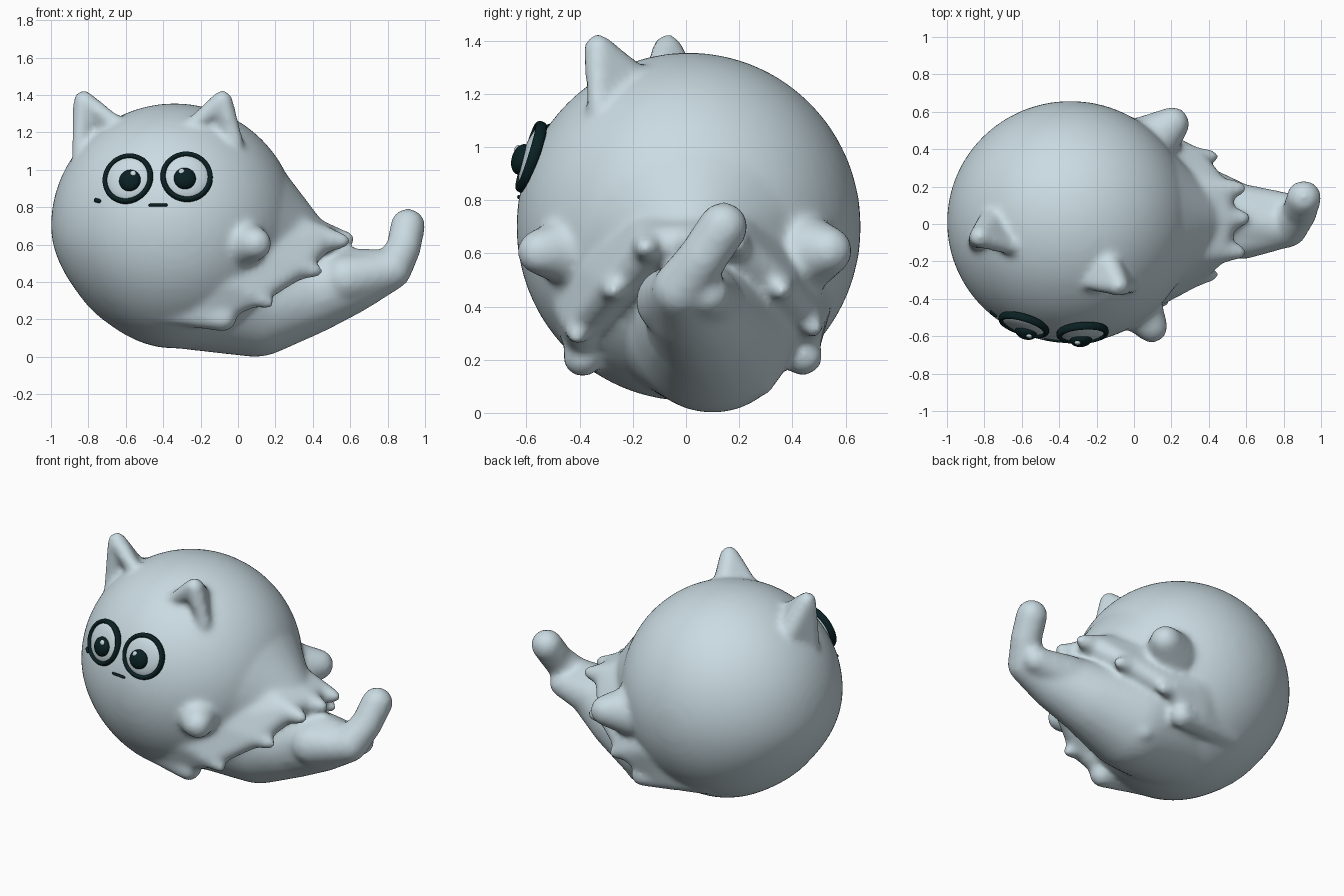
import bpy, bmesh
from math import sqrt
from mathutils import Vector, Matrix

if "Cube" in bpy.data.objects:
    bpy.data.objects.remove(bpy.data.objects["Cube"], do_unlink=True)


def material(name, color):
    m = bpy.data.materials.new(name)
    m.use_nodes = True
    m.diffuse_color = (*color, 1)
    m.node_tree.nodes["Principled BSDF"].inputs["Base Color"].default_value = (*color, 1)
    return m


PALE = material("pale_blue_grey", (0.59, 0.71, 0.76))
DARK = material("dark_teal", (0.003, 0.015, 0.017))

CENTER = Vector((-0.34, 0.01, 0.70))
RADII = Vector((0.66, 0.648, 0.655))


def add_hull(bm, balls):
    """Add the convex hull around balls given as (x, y, z, radius)."""
    part = bmesh.new()
    for x, y, z, r in balls:
        bmesh.ops.create_icosphere(part, subdivisions=4 if r > 0.25 else 3, radius=r,
                                   matrix=Matrix.Translation((x, y, z)))
    bmesh.ops.delete(part, geom=part.edges[:], context='EDGES_FACES')
    hull = bmesh.ops.convex_hull(part, input=part.verts[:])
    loose = {v for v in hull["geom_interior"] + hull["geom_unused"]
             if isinstance(v, bmesh.types.BMVert)}
    bmesh.ops.delete(part, geom=list(loose), context='VERTS')
    temp = bpy.data.meshes.new("temp")
    part.to_mesh(temp)
    part.free()
    bm.from_mesh(temp)
    bpy.data.meshes.remove(temp)


def add_chain(bm, balls):
    for a, b in zip(balls, balls[1:]):
        add_hull(bm, [a, b])


def finish(bm, name, mat):
    mesh = bpy.data.meshes.new(name)
    bm.to_mesh(mesh)
    bm.free()
    for p in mesh.polygons:
        p.use_smooth = True
    mesh.materials.append(mat)
    ob = bpy.data.objects.new(name, mesh)
    bpy.context.scene.collection.objects.link(ob)
    return ob


# Round head and torso, slightly lifted at the lower outer side
bm = bmesh.new()
bmesh.ops.create_uvsphere(bm, u_segments=64, v_segments=40, radius=1)
for v in bm.verts:
    if v.co.x < 0 and v.co.z < 0:
        v.co.z *= 1 - 0.2 * v.co.x ** 2
    v.co = CENTER + v.co * RADII

# Draped back of the cloak, leaving the round body tangentially
add_hull(bm, [(-0.33, 0.01, 0.70, 0.638), (0.41, 0.03, 0.59, 0.115)])

# Scalloped hem, from one flank over the back to the other: root ball, tip ball
hem = [
    ((-0.45, -0.35, 0.245, 0.062), (-0.08, -0.39, 0.21, 0.075)),
    ((-0.10, -0.38, 0.42, 0.13), (0.16, -0.41, 0.29, 0.035)),
    ((0.05, -0.28, 0.52, 0.15), (0.42, -0.27, 0.46, 0.035)),
    ((0.16, -0.10, 0.65, 0.17), (0.56, -0.15, 0.62, 0.04)),
    ((0.20, 0.03, 0.65, 0.17), (0.585, 0.03, 0.63, 0.04)),
    ((0.16, 0.14, 0.65, 0.17), (0.56, 0.19, 0.63, 0.04)),
    ((0.06, 0.32, 0.52, 0.15), (0.42, 0.36, 0.46, 0.035)),
    ((-0.10, 0.42, 0.42, 0.13), (0.18, 0.48, 0.32, 0.035)),
    ((-0.42, 0.385, 0.245, 0.068), (0.0, 0.44, 0.215, 0.075)),
]
for root, tip in hem:
    add_hull(bm, [root, tip])
# Webs filling the cloth between neighbouring hem tips
for a, b in zip(hem, hem[1:]):
    add_hull(bm, [a[0], b[0]] + [tuple(Vector(r).lerp(Vector(t), 0.7)) for r, t in (a, b)])

# Lower body growing out of the belly and narrowing into the raised tail
add_chain(bm, [(-0.30, 0.05, 0.465, 0.42), (0.09, 0.10, 0.31, 0.31),
               (0.38, 0.07, 0.345, 0.225), (0.60, 0.02, 0.405, 0.175),
               (0.82, -0.02, 0.465, 0.108), (0.885, 0.06, 0.58, 0.093),
               (0.908, 0.14, 0.70, 0.094)])
# Hind paws and tail flank
add_hull(bm, [(0.58, 0.08, 0.42, 0.135), (0.83, 0.085, 0.445, 0.08)])
add_hull(bm, [(0.58, -0.06, 0.42, 0.13), (0.82, -0.025, 0.46, 0.10)])
add_hull(bm, [(0.05, 0.22, 0.20, 0.10), (0.15, 0.27, 0.13, 0.07)])

# Stubby arms
add_hull(bm, [(-0.01, -0.40, 0.61, 0.15), (0.095, -0.55, 0.605, 0.086)])
add_hull(bm, [(0.07, 0.42, 0.60, 0.16), (0.205, 0.535, 0.61, 0.092)])

# Ears: two side walls meeting at the back leave the front hollow
for tip, back, sides in [
    ((-0.083, -0.33, 1.37, 0.056), (-0.15, -0.19, 1.23, 0.075),
     [(-0.265, -0.31, 1.22, 0.04), (-0.01, -0.33, 1.14, 0.042)]),
    ((-0.826, -0.07, 1.37, 0.056), (-0.76, 0.01, 1.18, 0.075),
     [(-0.85, -0.10, 1.08, 0.04), (-0.65, -0.13, 1.25, 0.04)]),
]:
    for side in sides:
        add_hull(bm, [tip, back, side])

# Fuse everything into one soft surface
body = finish(bm, "body", PALE)
fuse = body.modifiers.new("fuse", 'REMESH')
fuse.mode = 'VOXEL'
fuse.voxel_size = 0.018
fuse.use_smooth_shade = True
soften = body.modifiers.new("soften", 'SMOOTH')
soften.factor = 0.5
soften.iterations = 11


def face_point(x, z):
    """Point and outward normal on the front of the head."""
    u, w = (x - CENTER.x) / RADII.x, (z - CENTER.z) / RADII.z
    v = -sqrt(1 - u * u - w * w)
    normal = Vector((u / RADII.x, v / RADII.y, w / RADII.z)).normalized()
    return Vector((x, CENTER.y + v * RADII.y, z)), normal


def dome(name, frame, offset, radius, depth, mat):
    bm = bmesh.new()
    bmesh.ops.create_uvsphere(bm, u_segments=32, v_segments=20, radius=1)
    bm.transform(frame @ Matrix.Translation(offset)
                 @ Matrix.Diagonal((radius, radius, depth, 1)))
    return finish(bm, name, mat)


# Eyes: pale dome, deep dark rim, dark pupil and a small glint, turned slightly forward
for side, x, z, px, gx in [("right", -0.588, 0.952, 0.022, 0.022),
                           ("left", -0.275, 0.962, -0.012, -0.018)]:
    point, normal = face_point(x, z)
    normal = (normal + Vector((0, -0.35, 0))).normalized()
    across = Vector((0, 0, 1)).cross(normal).normalized()
    up = normal.cross(across)
    frame = Matrix((across, up, normal)).transposed().to_4x4()
    frame.translation = point
    dome(side + "_eye", frame, (0, 0, -0.005), 0.125, 0.04, PALE)
    dome(side + "_pupil", frame, (px, -0.019, 0.033), 0.059, 0.037, DARK)
    dome(side + "_glint", frame, (px + gx, 0.012, 0.058), 0.017, 0.011, PALE)
    bpy.ops.mesh.primitive_torus_add(major_radius=0.126, minor_radius=0.0145,
                                     major_segments=48, minor_segments=12)
    rim = bpy.context.object
    rim.name = side + "_eye_rim"
    rim.matrix_world = frame @ Matrix.Translation((0, 0, 0.002)) @ Matrix.Diagonal((1, 1, 1.5, 1))
    rim.data.materials.append(DARK)
    bpy.ops.object.shade_smooth()

# Mouth and the small cheek mark
for name, ends, r in [("mouth", [(-0.47, 0.811), (-0.43, 0.813), (-0.385, 0.812)], 0.008),
                      ("cheek_mark", [(-0.76, 0.838), (-0.742, 0.833)], 0.011)]:
    bm = bmesh.new()
    add_chain(bm, [(*face_point(x, z)[0], r) for x, z in ends])
    finish(bm, name, DARK)
